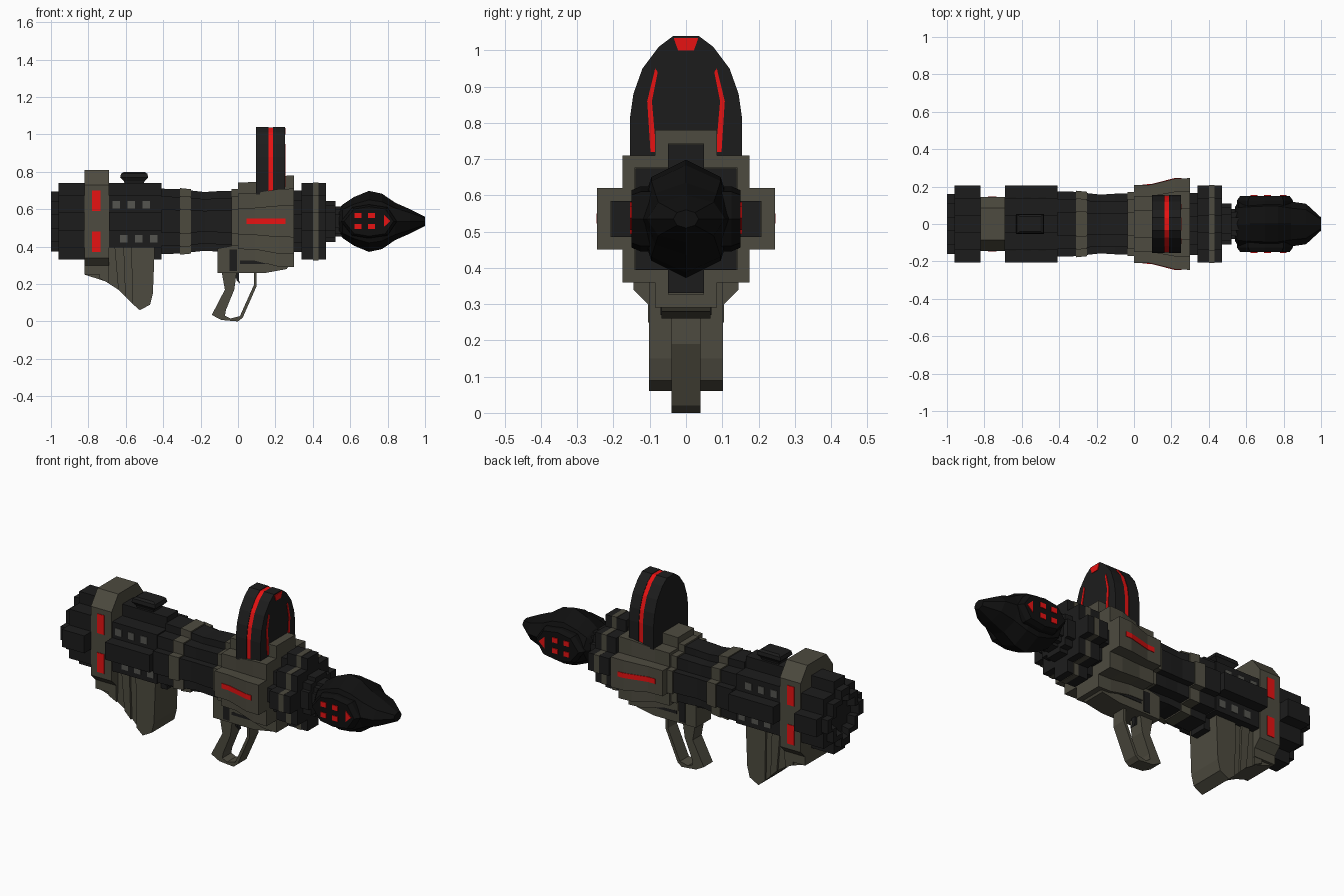
import bpy, bmesh, math

CZ = 0.535  # height of the barrel axis


def material(name, r, g, b):
    m = bpy.data.materials.new(name)
    m.diffuse_color = (r, g, b, 1)
    return m


DARK = material("dark_metal", 0.012, 0.012, 0.012)
BLACK = material("black_shell", 0.005, 0.005, 0.005)
OLIVE = material("olive_metal", 0.075, 0.07, 0.05)
GREY = material("window_grey", 0.09, 0.09, 0.08)
RED = material("red_light", 0.8, 0.006, 0.006)
TEAL = material("teal_glass", 0.004, 0.75, 0.53)


def loft(name, rings, mat):
    """Skin closed rings of equal length and cap both ends."""
    bm = bmesh.new()
    vs = [[bm.verts.new(p) for p in ring] for ring in rings]
    n = len(vs[0])
    for a, b in zip(vs, vs[1:]):
        for i in range(n):
            j = (i + 1) % n
            bm.faces.new((a[i], a[j], b[j], b[i]))
    bm.faces.new(vs[0])
    bm.faces.new(vs[-1])
    bmesh.ops.recalc_face_normals(bm, faces=bm.faces)
    me = bpy.data.meshes.new(name)
    bm.to_mesh(me)
    bm.free()
    me.materials.append(mat)
    ob = bpy.data.objects.new(name, me)
    bpy.context.collection.objects.link(ob)
    return ob


def prism(name, pts, axis, a, b, mat):
    """Extrude a 2D profile along an axis from a to b."""
    put = {'x': lambda u, v, t: (t, u, v), 'y': lambda u, v, t: (u, t, v),
           'z': lambda u, v, t: (u, v, t)}[axis]
    return loft(name, [[put(u, v, t) for u, v in pts] for t in (a, b)], mat)


def box(name, x0, x1, y0, y1, z0, z1, mat):
    return prism(name, [(x0, y0), (x1, y0), (x1, y1), (x0, y1)], 'z', z0, z1, mat)


def cross(x, arm, corner, half):
    """Stepped plus-shaped section."""
    q = [(arm, -half), (arm, half), (corner, half), (corner, corner), (half, corner)]
    pts = []
    for k in range(4):
        c, s = round(math.cos(k * math.pi / 2)), round(math.sin(k * math.pi / 2))
        pts += [(x, c * u - s * v, CZ + s * u + c * v) for u, v in q]
    return pts


def tube(name, prof, mat, c=0.68, h=0.24):
    return loft(name, [cross(x, r, r * c, r * h) for x, r in prof], mat)


# Barrel segments, rear to front
tube("rear_vent", [(-0.96, 0.10), (-0.97, 0.11), (-1, 0.12), (-1, 0.16), (-0.95, 0.16)], DARK)
tube("rear_collar", [(-0.96, 0.205), (-0.82, 0.205)], DARK)
tube("rear_core", [(-0.84, 0.14), (-0.67, 0.14)], DARK)
tube("rear_body", [(-0.69, 0.205), (-0.41, 0.205)], DARK)
tube("mid_barrel", [(-0.41, 0.175), (-0.31, 0.172), (-0.25, 0.165), (-0.18, 0.157),
                    (-0.10, 0.162), (0.02, 0.165)], DARK, 0.76, 0.36)
tube("mid_ring", [(-0.31, 0.178), (-0.25, 0.172)], OLIVE, 0.77, 0.38)
tube("neck_ring", [(-0.035, 0.172), (0.01, 0.172)], OLIVE, 0.77, 0.38)
REC = [(0, 0.208), (0.09, 0.21), (0.22, 0.243), (0.30, 0.245)]
tube("receiver", REC, OLIVE, 0.714, 0.347)
tube("front_neck", [(0.29, 0.165), (0.35, 0.165)], DARK)
tube("front_collar", [(0.34, 0.205), (0.47, 0.205)], DARK)
tube("front_ring", [(0.40, 0.208), (0.43, 0.208)], OLIVE)
tube("muzzle", [(0.46, 0.11), (0.52, 0.11), (0.52, 0.08), (0.57, 0.08)], DARK, 0.8, 0.45)

# Rear clamp band with chamfered top and bottom
half = [(0.105, 0.25), (0.105, 0.30), (0.145, 0.34), (0.145, 0.73), (0.085, 0.81)]
prism("rear_clamp", half + [(-y, z) for y, z in reversed(half)], 'x', -0.82, -0.69, OLIVE)

# Top latch on rear body
loft("top_latch", [[(-0.555 + sx * a, sy * b, z) for sx, sy in ((-1, -1), (1, -1), (1, 1), (-1, 1))]
                   for z, a, b in ((0.73, 0.05, 0.035), (0.75, 0.055, 0.04), (0.77, 0.075, 0.053),
                                   (0.79, 0.07, 0.05), (0.80, 0.055, 0.04))], DARK)

# Shoulder rest with fanned ribs
rest = [(-0.82, 0.40), (-0.82, 0.25), (-0.71, 0.215), (-0.64, 0.17), (-0.58, 0.11),
        (-0.525, 0.06), (-0.47, 0.09), (-0.455, 0.15), (-0.445, 0.40)]
prism("shoulder_rest", rest, 'y', -0.09, 0.09, OLIVE)
ribs = [[(-0.75, 0.4), (-0.74, 0.23), (-0.69, 0.205), (-0.70, 0.4)],
        [(-0.66, 0.4), (-0.64, 0.17), (-0.60, 0.13), (-0.61, 0.4)],
        [(-0.57, 0.4), (-0.565, 0.095), (-0.525, 0.06), (-0.47, 0.09), (-0.455, 0.15), (-0.445, 0.4)]]
for i, r in enumerate(ribs):
    prism(f"rest_rib_{i}", r, 'y', -0.102, 0.102, OLIVE)

# Lower receiver, grip with guard, trigger
prism("lower_receiver", [(-0.11, 0.39), (-0.11, 0.26), (0.15, 0.26), (0.26, 0.28), (0.295, 0.33),
                         (0.295, 0.4), (0.05, 0.42)], 'y', -0.068, 0.068, OLIVE)
prism("grip_and_guard", [(-0.09, 0.28), (-0.07, 0.17), (-0.14, 0.035), (-0.09, 0.008), (0, 0),
                         (0.025, 0.02), (0.1, 0.19), (0.1, 0.28), (0.085, 0.28), (0.085, 0.195),
                         (0.01, 0.028), (-0.04, 0.016), (-0.07, 0.03), (-0.065, 0.06), (-0.02, 0.17),
                         (-0.005, 0.28)], 'y', -0.04, 0.04, OLIVE)
prism("trigger", [(-0.015, 0.27), (-0.008, 0.22), (0.012, 0.2), (0.004, 0.225), (0.005, 0.27)],
      'y', -0.012, 0.012, DARK)

# Sight arch: two dark frames around a red band, with glass
outer = [(0.155, 0.68), (0.155, 0.81), (0.145, 0.88), (0.12, 0.95), (0.075, 1.01), (0.035, 1.04)]
inner = [(0.075, 0.68), (0.075, 0.79), (0.086, 0.86), (0.075, 0.93), (0.055, 0.97), (0.04, 0.99)]


def arch(name, o, i, x0, x1, mat):
    mirror = lambda p: [(-y, z) for y, z in reversed(p)]
    return prism(name, o + mirror(o) + i + mirror(i), 'x', x0, x1, mat)


def shift(pts, d):
    return [(y + d, z + (d if k == 5 else 0)) for k, (y, z) in enumerate(pts)]


arch("sight_rear_frame", outer, inner, 0.095, 0.162, DARK)
arch("sight_front_frame", outer, inner, 0.188, 0.25, DARK)
arch("sight_red_band", shift(outer, -0.003), shift(inner, -0.003), 0.16, 0.19, RED)
prism("sight_glass", [(y, z) for y, z in inner] + [(-y, z) for y, z in reversed(inner)],
      'x', 0.118, 0.124, TEAL)
prism("sight_top_light", [(-0.022, 1.0), (0.022, 1.0), (0.034, 1.034), (-0.034, 1.034)],
      'x', 0.20, 0.254, RED)

# Rocket body: octagonal loft, wider sideways at the nose
rocket = [(0.54, 0.07, 0.09), (0.56, 0.09, 0.125), (0.62, 0.13, 0.13), (0.70, 0.163, 0.135),
          (0.77, 0.148, 0.135), (0.84, 0.10, 0.12), (0.92, 0.065, 0.108), (1.0, 0.025, 0.035)]
loft("rocket_body", [[(x, ry * math.sin(k * math.pi / 4), CZ + rz * math.cos(k * math.pi / 4))
                      for k in range(8)] for x, rz, ry in rocket], BLACK)

# Parts repeated on both sides
for s, side in ((-1, "front"), (1, "back")):
    # Rocket cheek plate and its lights
    plate = [(0.55, 0), (0.61, 0.075), (0.70, 0.09), (0.80, 0.075), (0.85, 0)]
    ring = plate + [(x, -z) for x, z in reversed(plate[1:-1])]
    loft(f"rocket_cheek_{side}", [[(0.7 + (x - 0.7) * k, s * y, CZ + z * k) for x, z in ring]
                                  for y, k in ((0.06, 1), (0.125, 1), (0.15, 0.88))], BLACK)
    for x in (0.642, 0.714):
        for z in (0.507, 0.567):
            box(f"rocket_light_{side}", x - 0.018, x + 0.018, s * 0.13, s * 0.154, z - 0.014, z + 0.014, RED)
    prism(f"rocket_arrow_{side}", [(0.78, 0.505), (0.815, 0.537), (0.78, 0.57)], 'y', s * 0.13, s * 0.154, RED)
    # Clamp lights
    for z in (0.425, 0.645):
        box(f"clamp_light_{side}", -0.78, -0.735, s * 0.13, s * 0.148, z - 0.055, z + 0.055, RED)
    # Rear body windows
    for x0, z in ((-0.65, 0.625), (-0.61, 0.443)):
        for k in range(3):
            x = x0 + 0.08 * k
            box(f"body_window_{side}", x - 0.02, x + 0.02, s * 0.12, s * 0.143, z - 0.02, z + 0.02, GREY)
    # Receiver stripe following the flared side
    stripe = [(0.045, 0.212), (0.09, 0.213), (0.22, 0.246), (0.255, 0.247)]
    prism(f"receiver_stripe_{side}", [(x, s * y) for x, y in stripe] +
          [(x, s * (y - 0.02)) for x, y in reversed(stripe)], 'z', 0.522, 0.55, RED)
    # Dark slots in the lower receiver
    box(f"grip_slot_{side}", -0.045, -0.005, s * 0.06, s * 0.071, 0.27, 0.385, DARK)
    box(f"lower_slot_{side}", 0.01, 0.15, s * 0.06, s * 0.071, 0.308, 0.325, DARK)
    # Inner sight lights
    prism(f"sight_inner_light_{side}", [(s * 0.082, 0.72), (s * 0.098, 0.72), (s * 0.107, 0.86),
          (s * 0.085, 0.95), (s * 0.078, 0.94), (s * 0.094, 0.86)], 'x', 0.2, 0.253, RED)
